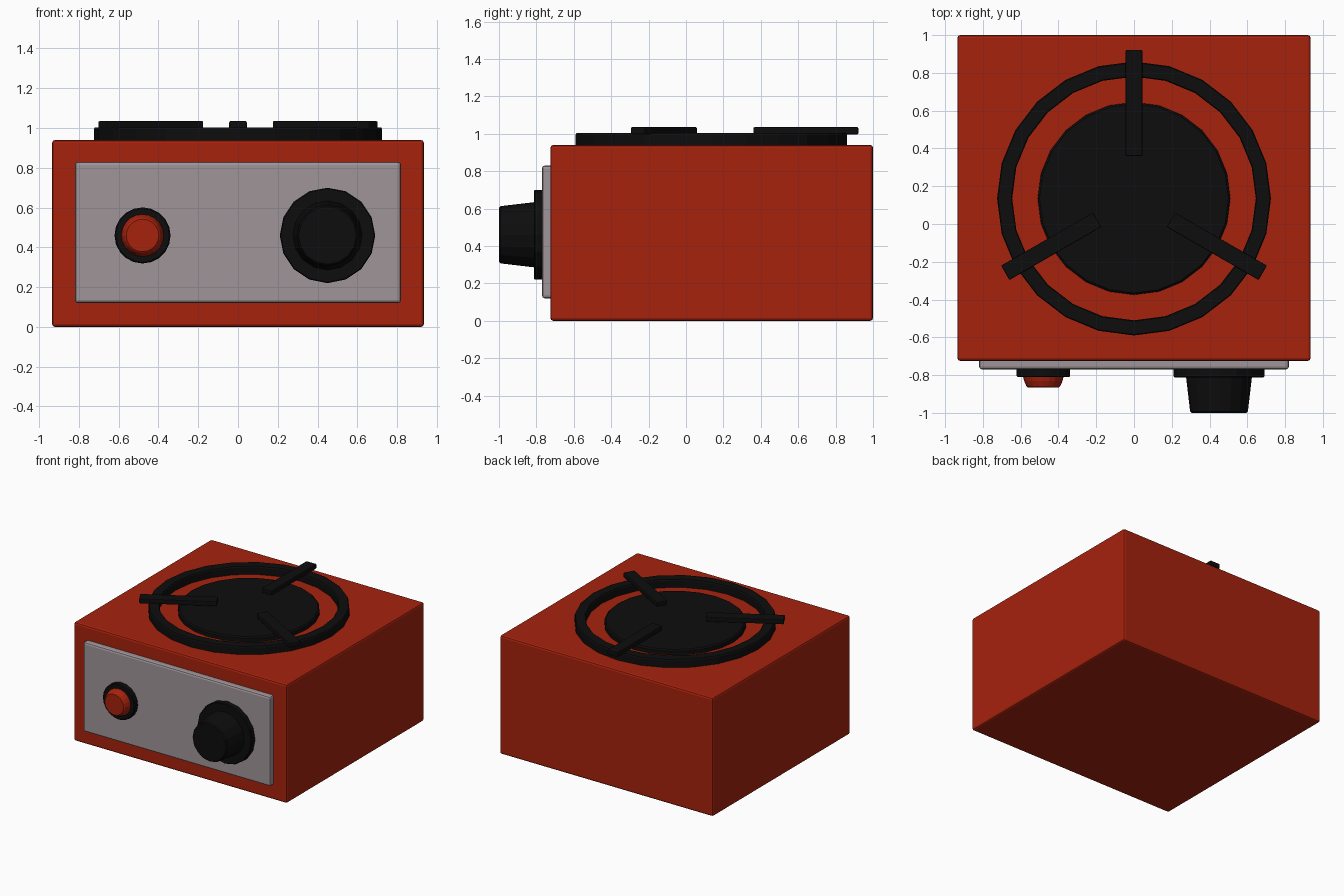
import bpy, bmesh, math
from mathutils import Matrix, Vector

if "Cube" in bpy.data.objects:
    bpy.data.objects.remove(bpy.data.objects["Cube"])


def material(name, rgb):
    m = bpy.data.materials.new(name)
    m.diffuse_color = (*rgb, 1)
    m.use_nodes = True
    m.node_tree.nodes["Principled BSDF"].inputs["Base Color"].default_value = m.diffuse_color
    return m


RED = material("red enamel", (0.38, 0.016, 0.004))
GREY = material("grey metal", (0.35, 0.30, 0.32))
BLACK = material("black iron", (0.004, 0.004, 0.004))


def finish(name, bm, mat, matrix=Matrix()):
    bmesh.ops.recalc_face_normals(bm, faces=bm.faces)
    me = bpy.data.meshes.new(name)
    bm.to_mesh(me)
    bm.free()
    me.materials.append(mat)
    ob = bpy.data.objects.new(name, me)
    ob.matrix_world = matrix
    bpy.context.collection.objects.link(ob)
    return ob


def box(name, lo, hi, mat, bevel, matrix=Matrix()):
    lo, hi = Vector(lo), Vector(hi)
    bm = bmesh.new()
    bmesh.ops.create_cube(bm, size=1, matrix=Matrix.Translation((lo + hi) / 2)
                          @ Matrix.Diagonal((*(hi - lo), 1)))
    bmesh.ops.bevel(bm, geom=bm.edges[:], offset=bevel, segments=2,
                    profile=0.5, affect='EDGES')
    return finish(name, bm, mat, matrix)


def lathe(name, profile, sides, mat, matrix, closed=False):
    """Turn a (radius, height) profile around z; cap the ends unless closed."""
    bm = bmesh.new()
    rings = [[bm.verts.new((r * math.cos(a), r * math.sin(a), z))
              for a in (2 * math.pi * i / sides for i in range(sides))]
             for r, z in profile]
    pairs = list(zip(rings, rings[1:]))
    if closed:
        pairs.append((rings[-1], rings[0]))
    else:
        bm.faces.new(rings[0])
        bm.faces.new(rings[-1])
    for a, b in pairs:
        for i in range(sides):
            j = (i + 1) % sides
            bm.faces.new((a[i], a[j], b[j], b[i]))
    return finish(name, bm, mat, matrix)


# Housing and control panel
box("body", (-0.935, -0.725, 0), (0.935, 1.0, 0.94), RED, 0.015)
box("control_panel", (-0.82, -0.77, 0.12), (0.82, -0.70, 0.83), GREY, 0.015)

# Burner plate and ring
burner = Matrix.Translation((0, 0.135, 0))
lathe("burner_plate", [(0.51, 0.93), (0.51, 0.97), (0.50, 0.98)],
      24, BLACK, burner)
lathe("burner_ring", [(0.645, 0.93), (0.725, 0.93), (0.725, 0.995),
                      (0.72, 1.003), (0.65, 1.003), (0.645, 0.995)],
      24, BLACK, burner, closed=True)

# Three pan supports
for i in range(3):
    turn = burner @ Matrix.Rotation(math.radians(90 + 120 * i), 4, 'Z')
    box(f"pan_support_{i + 1}", (0.225, -0.044, 0.997), (0.787, 0.044, 1.035),
        BLACK, 0.006, turn)


# Controls: local +z points out of the front of the panel
def on_panel(x):
    return Matrix.Translation((x, -0.765, 0.46)) @ Matrix.Rotation(math.pi / 2, 4, 'X')


lathe("dial_base", [(0.24, 0), (0.24, 0.042), (0.235, 0.048)], 16, BLACK, on_panel(0.45))
lathe("dial_knob", [(0.175, 0.04), (0.153, 0.227), (0.145, 0.235)], 16, BLACK, on_panel(0.45))
lathe("button_collar", [(0.141, 0), (0.141, 0.04), (0.135, 0.046)], 20, BLACK, on_panel(-0.48))
lathe("button", [(0.108, 0.04), (0.102, 0.065), (0.09, 0.093), (0.082, 0.10)],
      20, RED, on_panel(-0.48))
